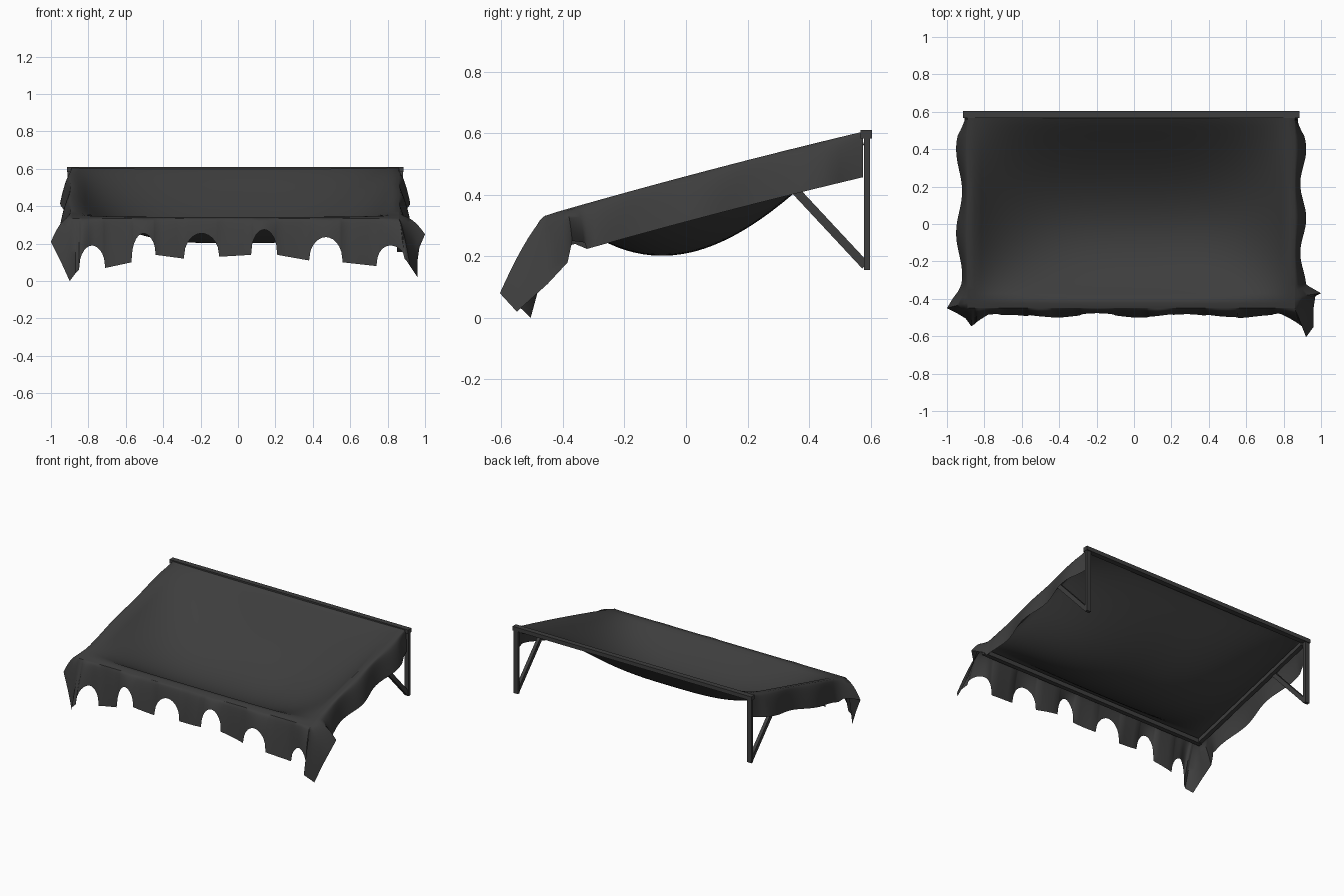
import bpy, bmesh, math
from mathutils import Vector

if "Cube" in bpy.data.objects:
    bpy.data.objects.remove(bpy.data.objects["Cube"], do_unlink=True)

mat = bpy.data.materials.new("charcoal")
mat.use_nodes = True
colour = (0.047, 0.047, 0.047, 1)
mat.diffuse_color = colour
mat.node_tree.nodes["Principled BSDF"].inputs["Base Color"].default_value = colour

CX, HALF = -0.015, 0.875          # centre and half width of the frame
BACK, RAIL, FRONT = 0.575, -0.42, -0.45


def finish(bm, name):
    bmesh.ops.recalc_face_normals(bm, faces=bm.faces)
    mesh = bpy.data.meshes.new(name)
    bm.to_mesh(mesh)
    bm.free()
    mesh.materials.append(mat)
    obj = bpy.data.objects.new(name, mesh)
    bpy.context.collection.objects.link(obj)
    return obj


def bar(name, a, b, width, depth):
    """Square bar between two points; width lies along x where possible."""
    a, b = Vector(a), Vector(b)
    d = b - a
    along = d.normalized()
    side = Vector((0, 1, 0)) if abs(along.x) > 0.9 else Vector((1, 0, 0))
    up = along.cross(side)
    bm = bmesh.new()
    bmesh.ops.create_cube(bm, size=1)
    for v in bm.verts:
        v.co = (a + b) / 2 + d * v.co.x + side * (width * v.co.y) + up * (depth * v.co.z)
    return finish(bm, name)


def slope(y):
    """Height of the taut cloth line."""
    if y < RAIL:
        return 0.344 - 0.01 * (RAIL - y) / (RAIL - FRONT)
    t = (BACK - y) / (BACK - RAIL)
    return 0.605 - 0.261 * t + 0.025 * t * (1 - t)


# Frame
bar("back_rail", (CX - 0.9, 0.586, 0.597), (CX + 0.9, 0.586, 0.597), 0.036, 0.027)
bar("front_rail", (CX - HALF, RAIL, 0.314), (CX + HALF, RAIL, 0.314), 0.03, 0.03)
for name, sign in (("left", 1), ("right", -1)):
    x = CX + sign * (HALF + 0.005)
    rail_x = CX + sign * (HALF - 0.015)
    bar(name + "_post", (x, 0.588, 0.155), (x, 0.588, 0.59), 0.032, 0.02)
    bar(name + "_brace", (x, 0.583, 0.17), (x, 0.28, 0.495), 0.022, 0.028)
    bar(name + "_side_rail", (rail_x, RAIL, 0.314), (rail_x, BACK, 0.575), 0.028, 0.028)

# Sagging cloth panel
NU, NV = 48, 40


def panel_point(u, v):
    y = BACK + (FRONT - BACK) * v
    t = min((BACK - y) / (BACK - RAIL - 0.015), 1) ** 1.18
    across = 1 - min(abs(u) / 0.965, 1) ** 3.2
    return Vector((CX + HALF * u, y, slope(y) - 0.252 * 4 * t * (1 - t) * across))


def sheet(bm, columns):
    rows = [[bm.verts.new(p) for p in col] for col in columns]
    for a, b in zip(rows, rows[1:]):
        for i in range(len(a) - 1):
            bm.faces.new((a[i], a[i + 1], b[i + 1], b[i]))


cloth = bmesh.new()
sheet(cloth, [[panel_point(2 * i / NU - 1, j / NV) for j in range(NV + 1)]
              for i in range(NU + 1)])

# Hanging edge: pairs of top and bottom points running round three sides
edge = []


def side_edge(sign, freq):
    pairs = []
    for j in range(NV):
        y = BACK + (FRONT - BACK) * j / NV
        if y < -0.33:
            break
        x = CX + sign * HALF
        out = 0.045 + 0.016 * math.cos(freq * (y - 0.4))
        out *= min(1, 0.3 + (BACK - y) / 0.15)
        pairs.append(((x, y, slope(y)), (x + sign * out, y, slope(y) - 0.148)))
    return pairs


def corner(sign, points):
    """Flap points from the side round to the front, their tops sliding to the corner."""
    pairs = []
    for k, p in enumerate(points):
        y = max(-0.36 - 0.03 * k, FRONT)
        pairs.append(((CX + sign * HALF, y, slope(y)), p))
    return pairs


def front_pair(x, z):
    y = -0.487 - 0.01 * math.sin(13 * x + 1) - 0.07 * max(0.2 - z, 0)
    y -= 0.45 * max(abs(x) - 0.78, 0)
    tx = min(max(x, CX - HALF), CX + HALF)
    return ((tx, FRONT, slope(FRONT)), (x, y, z))


edge += side_edge(-1, 14)
edge += corner(-1, [(-0.94, -0.36, 0.24), (-0.97, -0.4, 0.23), (-1.0, -0.45, 0.21),
                    (-0.95, -0.475, 0.11), (-0.9, -0.505, 0.0)])

# Front tabs (left x, z, right x, z) with arched gaps between them
tabs = [(-0.87, 0.04, -0.85, 0.06), (-0.71, 0.07, -0.57, 0.10),
        (-0.44, 0.14, -0.29, 0.12), (-0.1, 0.13, 0.07, 0.14),
        (0.21, 0.14, 0.38, 0.11), (0.56, 0.1, 0.74, 0.08), (0.89, 0.12, 0.9, 0.11)]
arches = [0.19, 0.255, 0.255, 0.275, 0.235, 0.19]
for i, (xl, zl, xr, zr) in enumerate(tabs):
    for k in range(5):
        edge.append(front_pair(xl + (xr - xl) * k / 4, zl + (zr - zl) * k / 4))
    if i < len(arches):
        nx, nz = tabs[i + 1][:2]
        for k in range(1, 12):
            a = math.pi * k / 12
            rise = math.sin(a)
            base = zr + (nz - zr) * k / 12
            x = (xr + nx) / 2 - (nx - xr) / 2 * math.cos(a) * (1 - 0.2 * rise)
            edge.append(front_pair(x, base + (arches[i] - base) * rise ** 0.65))

right_flap = [(0.93, -0.33, 0.245), (1.0, -0.37, 0.25), (0.97, -0.385, 0.18),
              (0.96, -0.45, 0.11), (0.96, -0.55, 0.02), (0.92, -0.605, 0.08)]
edge += reversed(corner(1, right_flap))
edge += reversed(side_edge(1, 17))

# Short flaps roll over the frame, long tips hang straighter
ROWS = 9
columns = []
for top, low in edge:
    power = 0.6 + 0.4 * min(max((top[2] - low[2] - 0.17) / 0.12, 0), 1)
    col = []
    for r in range(ROWS + 1):
        s = (r / ROWS) ** 1.3
        flat, drop = s ** power, s ** 1.2
        col.append((top[0] + (low[0] - top[0]) * flat,
                    top[1] + (low[1] - top[1]) * flat,
                    top[2] + (low[2] - top[2]) * drop))
    columns.append(col)
sheet(cloth, columns)
bmesh.ops.remove_doubles(cloth, verts=cloth.verts, dist=0.0005)
canopy = finish(cloth, "cloth_canopy")

# Smooth cloth, crisp frame
bpy.ops.object.select_all(action="DESELECT")
canopy.select_set(True)
bpy.context.view_layer.objects.active = canopy
bpy.ops.object.shade_smooth_by_angle(angle=math.radians(60))
